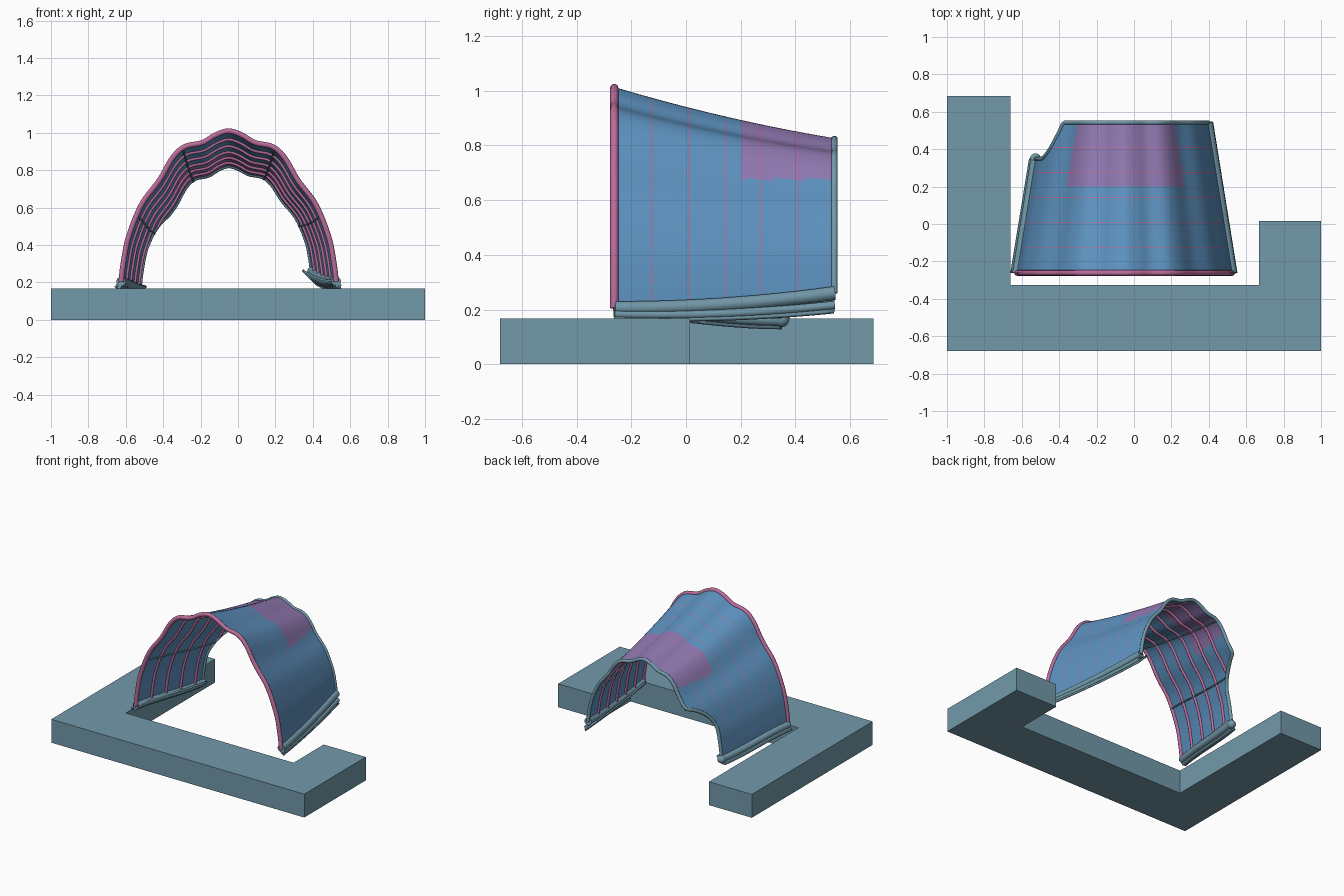
import bpy, bmesh, math
from mathutils import Vector

if "Cube" in bpy.data.objects:
    bpy.data.objects.remove(bpy.data.objects["Cube"])


def material(name, rgb):
    m = bpy.data.materials.new(name)
    m.diffuse_color = (*rgb, 1)
    m.use_nodes = True
    m.node_tree.nodes["Principled BSDF"].inputs["Base Color"].default_value = m.diffuse_color
    return m


TEAL = material("teal", (0.17, 0.32, 0.40))
BLUE = material("blue", (0.11, 0.29, 0.53))
PINK = material("pink", (0.50, 0.15, 0.33))
PURPLE = material("purple", (0.28, 0.19, 0.44))

# Half arch profile at the front: distance from the centre line, height
PROFILE = [(0, 1.01), (.07, .988), (.14, .947), (.235, .925), (.30, .865), (.37, .745),
           (.465, .615), (.535, .44), (.563, .3), (.575, .2)]
CX, Y0, Y1 = -0.05, -0.262, 0.542
CUM = [0]
for a, b in zip(PROFILE, PROFILE[1:]):
    CUM.append(CUM[-1] + math.dist(a, b))


def profile(t):
    """Smooth point on the half arch, t = 0 at the crest and 1 at the foot."""
    d = min(t, 1) * CUM[-1]
    i = max(k for k in range(len(PROFILE) - 1) if CUM[k] <= d + 1e-9)
    u = (d - CUM[i]) / (CUM[i + 1] - CUM[i])
    p1, p2 = Vector(PROFILE[i]), Vector(PROFILE[i + 1])
    p0 = Vector(PROFILE[i - 1]) if i else Vector((-p2.x, p2.y))
    p3 = Vector(PROFILE[i + 2]) if i + 2 < len(PROFILE) else 2 * p2 - p1
    return 0.5 * (2 * p1 + (p2 - p0) * u + (2 * p0 - 5 * p1 + 4 * p2 - p3) * u * u
                  + (3 * p1 - p0 - 3 * p2 + p3) * u ** 3)


def surf(t, v):
    """Canopy surface: t from left foot (-1) to right foot (1), v from front to back."""
    p = profile(abs(t))
    if t < 0:
        foot = .205 - .04 * math.sin(min(v / .76, 1) * math.pi / 2) ** 2
    else:
        foot = .205 + .055 * v * v
    crest = 1.01 - .24 * v + .053 * v * v
    x = CX + math.copysign(p.x, t) * (1 - .225 * v)
    return Vector((x, Y0 + (Y1 - Y0) * v, foot + (p.y - .2) * (crest - foot) / .81))


def inset(t, v, d):
    """Surface point moved d towards the inside."""
    a, b = surf(max(t - .01, -1), v), surf(min(t + .01, 1), v)
    n = Vector((b.z - a.z, 0, a.x - b.x)).normalized()
    return surf(t, v) + n * d


def vmax(t):
    """Back limit of the cloth, with the scooped corner at the left."""
    u = min(max((-t - .53) / .25, 0), 1)
    return 1 - .24 * math.sin(u * math.pi / 2) ** .8


def mesh_object(name, bm, mats, smooth=True):
    me = bpy.data.meshes.new(name)
    bm.to_mesh(me)
    bm.free()
    ob = bpy.data.objects.new(name, me)
    bpy.context.collection.objects.link(ob)
    for m in mats:
        me.materials.append(m)
    for f in me.polygons:
        f.use_smooth = smooth
    return ob


def tube(name, pts, r, mat):
    cu = bpy.data.curves.new(name, 'CURVE')
    cu.dimensions = '3D'
    cu.bevel_depth, cu.bevel_resolution, cu.use_fill_caps = r, 3, True
    s = cu.splines.new('POLY')
    s.points.add(len(pts) - 1)
    for q, p in zip(s.points, pts):
        q.co = (*p, 1)
    cu.materials.append(mat)
    ob = bpy.data.objects.new(name, cu)
    bpy.context.collection.objects.link(ob)
    return ob


# U-shaped base with one short arm
bm = bmesh.new()
outline = [(-1, -.68), (1, -.68), (1, .015), (.667, .015), (.667, -.325),
           (-.66, -.325), (-.66, .685), (-1, .685)]
face = bm.faces.new([bm.verts.new((x, y, 0)) for x, y in outline])
top = bmesh.ops.extrude_face_region(bm, geom=[face])
bmesh.ops.translate(bm, vec=(0, 0, .167), verts=[g for g in top["geom"] if isinstance(g, bmesh.types.BMVert)])
bmesh.ops.recalc_face_normals(bm, faces=bm.faces)
mesh_object("base_frame", bm, [TEAL], False)

# Canopy cloth with a purple patch at the rear of the roof
NT, NV = 120, 47
bm = bmesh.new()
rows = []
for i in range(NT + 1):
    t = -1 + 2 * i / NT
    rows.append([bm.verts.new(surf(t, vmax(t) * j / NV)) for j in range(NV + 1)])
for i in range(NT):
    for j in range(NV):
        f = bm.faces.new((rows[i][j], rows[i][j + 1], rows[i + 1][j + 1], rows[i + 1][j]))
        c = f.calc_center_median()
        f.material_index = int(c.y > .2 and c.z > .675)
bmesh.ops.recalc_face_normals(bm, faces=bm.faces)
cloth = mesh_object("canopy_cloth", bm, [BLUE, PURPLE])
sol = cloth.modifiers.new("thickness", 'SOLIDIFY')
sol.thickness, sol.offset = .006, 0

# Arch hoops, front piping and rear piping
ts = [-1 + 2 * i / 90 for i in range(91)]
tube("front_piping", [surf(t, 0) for t in ts], .015, PINK)
tube("rear_piping", [surf(t, vmax(t)) for t in ts], .012, TEAL)
for k in range(5):
    v = (-.127 + .1335 * k - Y0) / (Y1 - Y0)
    tube(f"arch_hoop_{k + 1}", [inset(t, v, .006) for t in ts if v < vmax(t)], .0095, PINK)

# Thin lengthwise battens under the cloth
for t in (-.66, -.25, .25, .66):
    tube("lengthwise_batten", [inset(t, vmax(t) * j / 20, .009) for j in range(21)], .005, TEAL)

# Rolled hems along both feet, each with a skirt underneath
for side, name in ((-1, "left"), (1, "right")):
    vs = [vmax(side) * j / 24 for j in range(25)]
    tube(f"{name}_hem_roll", [surf(side, v) for v in vs], .026, TEAL)
    low = [surf(side, v) + Vector((side * .012, 0, -.022 - .022 * max(side, 0) * v)) for v in vs]
    tube(f"{name}_hem_lower_roll", low, .016, TEAL)
    bm = bmesh.new()
    strip = []
    for v in vs:
        p = surf(side, v)
        dz = -.036 - .03 * max(side, 0) * v
        strip.append([bm.verts.new(p + Vector((side * o, 0, z)))
                      for o, z in ((-.022 - .025 * v, .01), (.028, dz))])
    for a, b in zip(strip, strip[1:]):
        bm.faces.new((a[0], a[1], b[1], b[0]))
    skirt = mesh_object(f"{name}_hem_skirt", bm, [TEAL])
    skirt.modifiers.new("thickness", 'SOLIDIFY').thickness = .012

# Rounded knot where the left hem meets the scooped edge
bpy.ops.mesh.primitive_uv_sphere_add(segments=20, ring_count=12, radius=.029, location=surf(-1, .76))
knot = bpy.context.object
knot.name = "hem_corner_knot"
knot.data.materials.append(TEAL)
bpy.ops.object.shade_smooth_by_angle()
